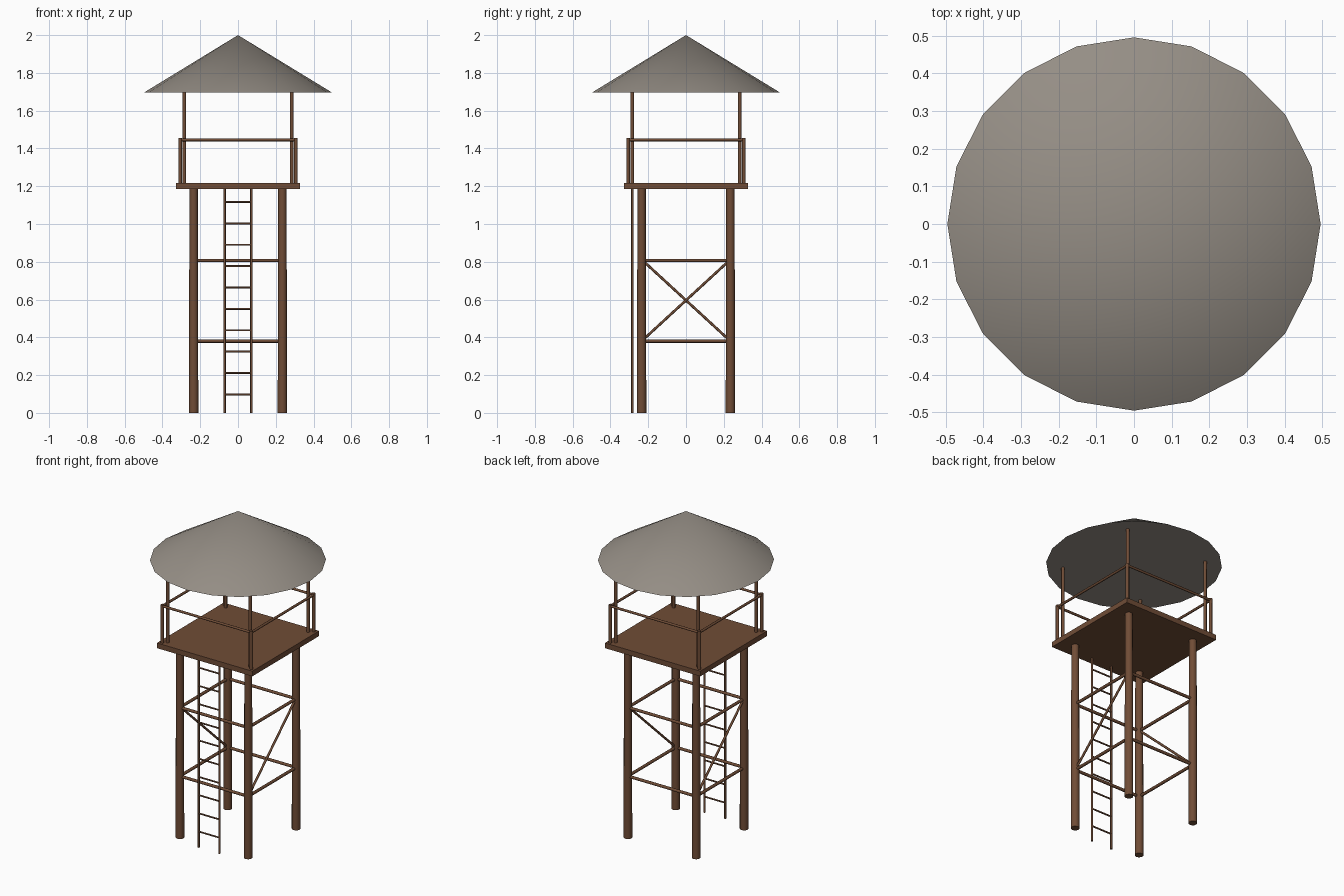
import bpy, math
from mathutils import Vector

if "Cube" in bpy.data.objects:
    bpy.data.objects.remove(bpy.data.objects["Cube"])


def material(name, rgb):
    m = bpy.data.materials.new(name)
    m.diffuse_color = (*rgb, 1)
    m.use_nodes = True
    m.node_tree.nodes["Principled BSDF"].inputs["Base Color"].default_value = m.diffuse_color
    return m


WOOD = material("brown wood", (0.162, 0.073, 0.037))
ROOF = material("weathered grey", (0.30, 0.27, 0.235))


def finish(name, mat, smooth=True):
    ob = bpy.context.object
    ob.name = name
    ob.data.materials.append(mat)
    if smooth:
        bpy.ops.object.shade_smooth_by_angle(angle=math.radians(50))
    return ob


def pole(name, a, b, r1, r2=None, sides=12):
    """Round pole from a to b, optionally tapered."""
    a, b = Vector(a), Vector(b)
    d = b - a
    bpy.ops.mesh.primitive_cone_add(vertices=sides, radius1=r1,
                                    radius2=r1 if r2 is None else r2,
                                    depth=d.length, location=(a + b) / 2)
    bpy.context.object.rotation_euler = d.to_track_quat('Z', 'Y').to_euler()
    return finish(name, WOOD)


LEG, POST, RAIL, DECK = 0.235, 0.284, 0.306, 1.218
CORNERS = [(-1, -1), (1, -1), (1, 1), (-1, 1)]

for i, (sx, sy) in enumerate(CORNERS):
    nx, ny = CORNERS[(i + 1) % 4]
    # Tapered legs, roof posts and railing posts
    pole("leg", (sx * LEG, sy * LEG, 0), (sx * LEG, sy * LEG, 1.19), 0.025, 0.022)
    pole("roof_post", (sx * POST, sy * POST, 1.2), (sx * POST, sy * POST, 1.71), 0.010, sides=8)
    pole("railing_post", (sx * RAIL, sy * RAIL, 1.2), (sx * RAIL, sy * RAIL, 1.455), 0.010, sides=8)
    # Handrail and horizontal braces along each side
    pole("handrail", (sx * RAIL, sy * RAIL, 1.445), (nx * RAIL, ny * RAIL, 1.445), 0.0075, sides=8)
    for z in (0.38, 0.807):
        pole("brace", (sx * LEG, sy * LEG, z), (nx * LEG, ny * LEG, z), 0.009, sides=8)

# One diagonal brace on each of the left and right sides
for s in (-1, 1):
    pole("diagonal_brace", (s * LEG, -s * LEG, 0.38), (s * LEG, s * LEG, 0.812), 0.007, sides=8)

# Platform deck
bpy.ops.mesh.primitive_cube_add(size=1, location=(0, 0, DECK - 0.016))
bpy.context.object.scale = (0.656, 0.656, 0.032)
finish("platform", WOOD, smooth=False)

# Ladder on the front
LADDER_Y = -0.284
for s in (-1, 1):
    pole("ladder_stile", (s * 0.071, LADDER_Y, 0), (s * 0.071, LADDER_Y, 1.19), 0.0065, sides=8)
for i in range(10):
    z = 0.098 + 0.1132 * i
    pole("ladder_rung", (-0.071, LADDER_Y, z), (0.071, LADDER_Y, z), 0.005, sides=8)

# Conical roof
bpy.ops.mesh.primitive_cone_add(vertices=20, radius1=0.496, radius2=0, depth=0.303,
                                location=(0, 0, 1.8485))
finish("roof", ROOF)
